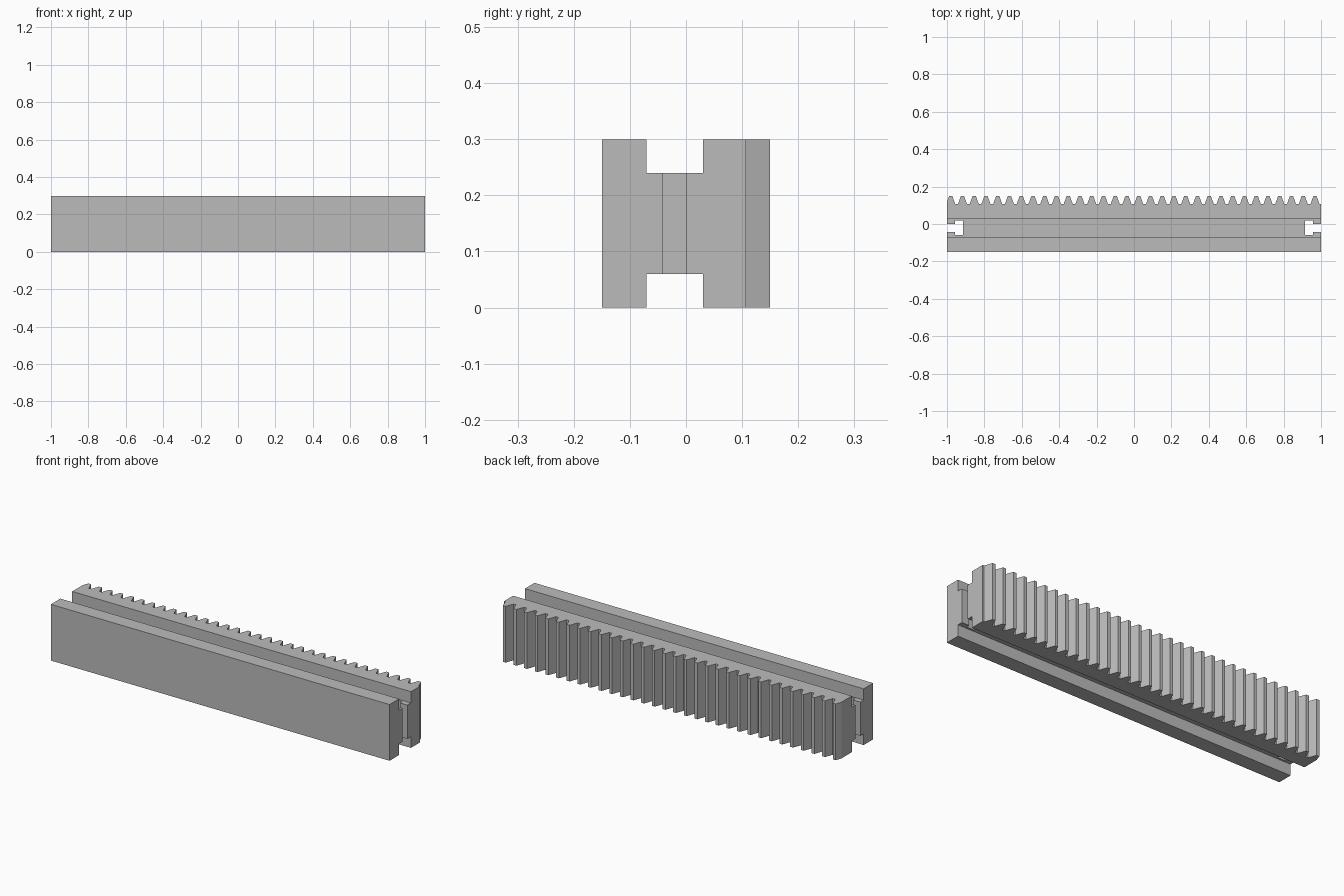
import bpy, bmesh, math
from mathutils import Matrix

if "Cube" in bpy.data.objects:
    bpy.data.objects.remove(bpy.data.objects["Cube"])

HEIGHT = 0.3
MODULE = 0.02
PITCH = math.pi * MODULE
TIP_Y, ROOT_Y = 0.15, 0.107
FIRST_TOOTH, TEETH = -0.98, 32

steel = bpy.data.materials.new("plain_grey")
steel.use_nodes = True
grey = (0.5, 0.5, 0.5, 1)
steel.diffuse_color = grey
steel.node_tree.nodes["Principled BSDF"].inputs["Base Color"].default_value = grey


def make_object(name, bm):
    bmesh.ops.recalc_face_normals(bm, faces=bm.faces)
    mesh = bpy.data.meshes.new(name)
    bm.to_mesh(mesh)
    bm.free()
    mesh.materials.append(steel)
    obj = bpy.data.objects.new(name, mesh)
    bpy.context.collection.objects.link(obj)
    return obj


def prism(name, outline, height):
    bm = bmesh.new()
    face = bm.faces.new([bm.verts.new((x, y, 0)) for x, y in outline])
    new = bmesh.ops.extrude_face_region(bm, geom=[face])["geom"]
    bmesh.ops.translate(bm, vec=(0, 0, height),
                        verts=[v for v in new if isinstance(v, bmesh.types.BMVert)])
    return make_object(name, bm)


def tooth_row():
    """Straight-flanked rack teeth, from left to right, clipped at the bar ends."""
    tip = PITCH / 4 - MODULE * math.tan(math.radians(20))
    root = tip + (TIP_Y - ROOT_Y) * math.tan(math.radians(20))
    points = []
    for i in range(TEETH):
        c = FIRST_TOOTH + i * PITCH
        points += [(c - root, ROOT_Y), (c - tip, TIP_Y), (c + tip, TIP_Y), (c + root, ROOT_Y)]
    # Slide the first root point along its flank to the end of the bar
    (x0, y0), (x1, y1) = points[0], points[1]
    if x0 < -1:
        points[0] = (-1, y0 + (y1 - y0) * (-1 - x0) / (x1 - x0))
    else:
        points.insert(0, (-1, ROOT_Y))
    return points + [(1, ROOT_Y)]


# Plan outline: plain front, T-slot in each end, teeth along the back
slot = [(1, -0.042), (0.957, -0.042), (0.957, -0.06), (0.915, -0.06),
        (0.915, 0.02), (0.957, 0.02), (0.957, 0), (1, 0)]
outline = [(-1, -0.15), (1, -0.15)] + slot + tooth_row()[::-1]
outline += [(-x, y) for x, y in reversed(slot)]
rack = prism("toothed_rack", outline, HEIGHT)

# Long grooves in the top and the bottom
for z in (0, HEIGHT):
    bm = bmesh.new()
    bmesh.ops.create_cube(bm, size=1, matrix=Matrix.Translation((0, -0.02, z))
                          @ Matrix.Diagonal((2.4, 0.1, 0.12, 1)))
    cutter = make_object("groove_cutter", bm)
    cutter.hide_render = True
    cut = rack.modifiers.new("groove", "BOOLEAN")
    cut.operation = "DIFFERENCE"
    cut.solver = "EXACT"
    cut.object = cutter
    bpy.context.view_layer.objects.active = rack
    bpy.ops.object.modifier_apply(modifier=cut.name)
    bpy.data.objects.remove(cutter)
